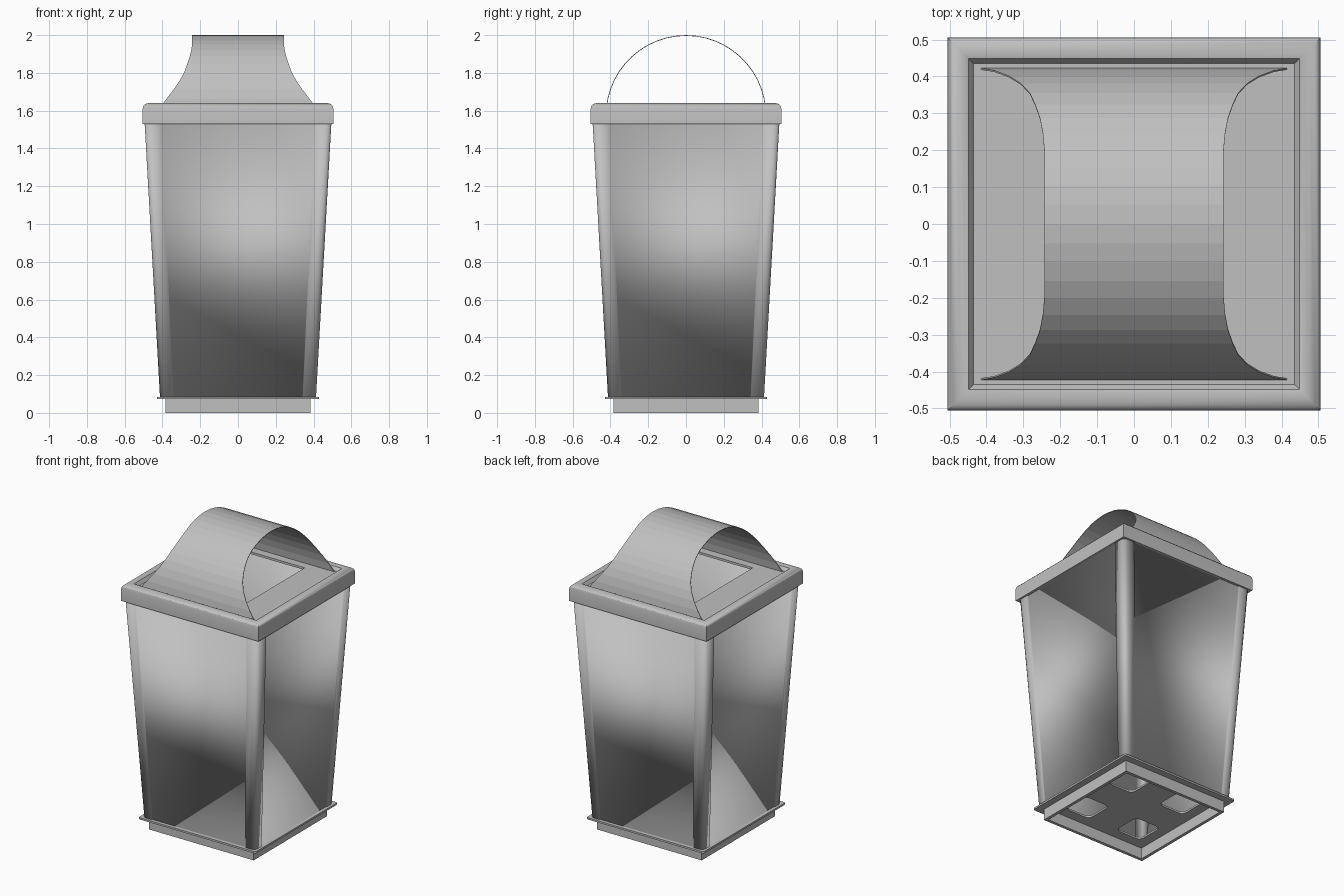
import bpy, bmesh, math

cube = bpy.data.objects.get("Cube")
if cube:
    bpy.data.objects.remove(cube, do_unlink=True)

grey = bpy.data.materials.new("light grey metal")
grey.use_nodes = True
colour = (0.53, 0.53, 0.53, 1)
grey.diffuse_color = colour
grey.node_tree.nodes["Principled BSDF"].inputs["Base Color"].default_value = colour


def add_object(name, data):
    obj = bpy.data.objects.new(name, data)
    bpy.context.collection.objects.link(obj)
    data.materials.append(grey)
    return obj


def loft(name, rings, close_section=True, close_rings=False):
    """Skin a list of equal-length point rings with quads."""
    bm = bmesh.new()
    rows = [[bm.verts.new(p) for p in ring] for ring in rings]
    n = len(rows[0])
    pairs = list(zip(rows, rows[1:]))
    if close_rings:
        pairs.append((rows[-1], rows[0]))
    for a, b in pairs:
        for i in range(n if close_section else n - 1):
            j = (i + 1) % n
            bm.faces.new((a[i], a[j], b[j], b[i]))
    bmesh.ops.recalc_face_normals(bm, faces=bm.faces)
    mesh = bpy.data.meshes.new(name)
    bm.to_mesh(mesh)
    bm.free()
    return add_object(name, mesh)


def rectangle(hx, hy, z):
    return [(-hx, -hy, z), (hx, -hy, z), (hx, hy, z), (-hx, hy, z)]


def frame(name, profile):
    """Closed profile of (half x, half y, z) swept around a mitred rectangle."""
    return loft(name, [rectangle(*p) for p in profile], close_rings=True)


def thicken(obj, amount):
    mod = obj.modifiers.new("thickness", "SOLIDIFY")
    mod.thickness = amount
    mod.offset = -1


def body_section(half, z):
    """Rounded corner posts with slightly recessed panels between them."""
    post, step, radius = half * 0.83, 0.006, 0.03
    quarter = [(half - step, -post + 0.002), (half - step, post - 0.002), (half, post)]
    for i in range(5):
        a = math.radians(22.5 * i)
        quarter.append((half - radius + radius * math.cos(a),
                        half - radius + radius * math.sin(a)))
    quarter.append((post, half))
    ring = []
    for x, y in quarter:
        ring.append((x, y, z))
    points = []
    for turn in range(4):
        c, s = [(1, 0), (0, 1), (-1, 0), (0, -1)][turn]
        points += [(x * c - y * s, x * s + y * c, z) for x, y, z in ring]
    return points


# Tapered hollow body
body = loft("bin_body", [body_section(0.413, 0.082), body_section(0.498, 1.6)])
thicken(body, 0.012)

# Rounded rim around the mouth
rim_profile = [(0.48, 1.53), (0.505, 1.53), (0.505, 1.61), (0.501, 1.625), (0.491, 1.635),
               (0.475, 1.64), (0.46, 1.64), (0.449, 1.636), (0.443, 1.628),
               (0.425, 1.6), (0.48, 1.6)]
rim = frame("top_rim", [(h, h, z) for h, z in rim_profile])

# Flat plate inside the rim with the waste opening
frame("opening_plate", [(0.436, 0.436, 1.6), (0.436, 0.436, 1.615),
                        (0.235, 0.365, 1.615), (0.235, 0.365, 1.6)])

# Arched hood, flaring out towards its feet
flare = [(0, 0.243), (28, 0.243), (37, 0.248), (45, 0.258), (58, 0.285),
         (66, 0.315), (75, 0.36), (84, 0.415), (90, 0.425)]


def hood_half_width(angle):
    for (a0, w0), (a1, w1) in zip(flare, flare[1:]):
        if angle <= a1:
            return w0 + (w1 - w0) * (angle - a0) / (a1 - a0)
    return flare[-1][1]


radius, segments, reach = 0.425, 24, 85
arch = []
for i in range(segments + 1):
    angle = -reach + 2 * reach * i / segments
    w = hood_half_width(abs(angle))
    y = radius * math.sin(math.radians(angle))
    z = 2 - radius + radius * math.cos(math.radians(angle))
    arch.append([(-w, y, z), (w, y, z)])
hood = loft("arched_hood", arch, close_section=False)
thicken(hood, 0.004)

# Foot ring under the bin
frame("foot_ring", [(0.385, 0.385, 0), (0.385, 0.385, 0.075),
                    (0.365, 0.365, 0.075), (0.365, 0.365, 0)])


# Floor plate with four rounded drain holes
def rounded_square(cx, cy, half, r):
    points = []
    for k, (sx, sy) in enumerate([(1, 1), (-1, 1), (-1, -1), (1, -1)]):
        for i in range(5):
            a = math.radians(90 * k + 22.5 * i)
            points.append((cx + sx * (half - r) + r * math.cos(a),
                           cy + sy * (half - r) + r * math.sin(a)))
    return points


outline = bpy.data.curves.new("floor_plate", "CURVE")
outline.dimensions = "2D"
outline.fill_mode = "BOTH"
outline.extrude = 0.006
loops = [rounded_square(0, 0, 0.43, 0.01)]
loops += [rounded_square(0.2 * sx, 0.2 * sy, 0.095, 0.035) for sx in (-1, 1) for sy in (-1, 1)]
for points in loops:
    spline = outline.splines.new("POLY")
    spline.points.add(len(points) - 1)
    for p, (x, y) in zip(spline.points, points):
        p.co = (x, y, 0, 1)
    spline.use_cyclic_u = True
floor = add_object("floor_plate", outline)
floor.location.z = 0.079
bpy.ops.object.select_all(action="DESELECT")
floor.select_set(True)
bpy.context.view_layer.objects.active = floor
bpy.ops.object.convert(target="MESH")

# Soft shading on the rounded parts
bpy.ops.object.select_all(action="DESELECT")
for obj in (body, rim):
    obj.select_set(True)
bpy.context.view_layer.objects.active = body
bpy.ops.object.shade_smooth_by_angle(angle=math.radians(30))
